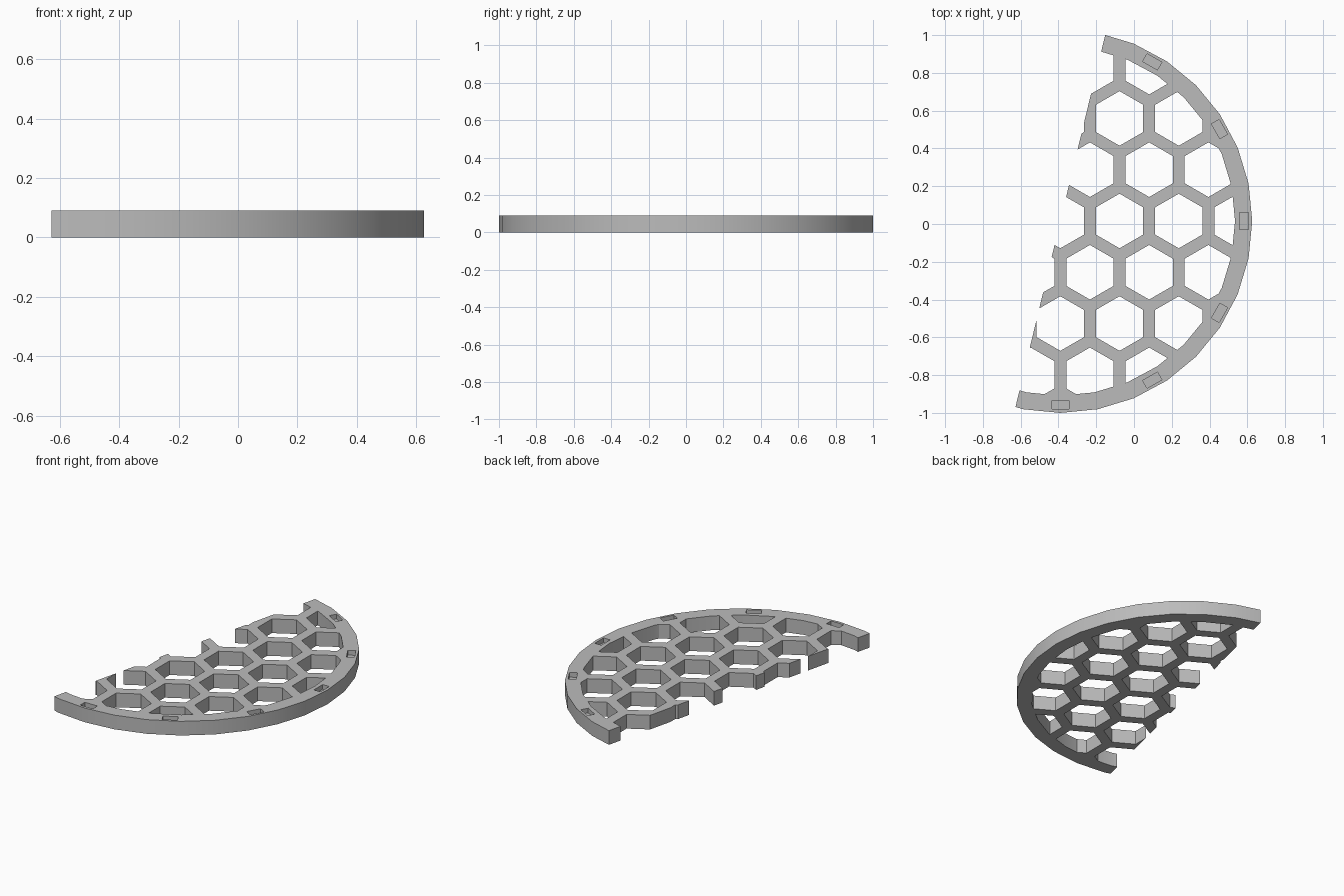
import bpy, bmesh, math
from mathutils import Vector

cube = bpy.data.objects.get("Cube")
if cube:
    bpy.data.objects.remove(cube, do_unlink=True)

CENTRE = Vector((-0.39, 0.016))   # centre of the full disc
OUTER, INNER = 1.016, 0.925       # rim radii
HEIGHT = 0.091
PITCH, HOLE = 0.3135, 0.1445      # honeycomb spacing and hole radius
CUT_ANGLE = math.radians(13.56)   # tilt of the straight cut side
SLOT_R, SLOT_W, SLOT_L, SLOT_DEPTH = 0.973, 0.047, 0.09, 0.03


def polygon(centre, radius, sides, start=0.0):
    step = math.tau / sides
    return [centre + radius * Vector((math.cos(start + i * step), math.sin(start + i * step)))
            for i in range(sides)]


def add_prism(bm, points, z0, z1):
    low = [bm.verts.new((p.x, p.y, z0)) for p in points]
    high = [bm.verts.new((p.x, p.y, z1)) for p in points]
    bm.faces.new(low[::-1])
    bm.faces.new(high)
    n = len(points)
    for i in range(n):
        j = (i + 1) % n
        bm.faces.new((low[i], low[j], high[j], high[i]))


def make_object(name, bm):
    bmesh.ops.recalc_face_normals(bm, faces=bm.faces[:])
    mesh = bpy.data.meshes.new(name)
    bm.to_mesh(mesh)
    bm.free()
    obj = bpy.data.objects.new(name, mesh)
    bpy.context.collection.objects.link(obj)
    return obj


def boolean(obj, cutter, operation):
    mod = obj.modifiers.new(operation.lower(), 'BOOLEAN')
    mod.operation, mod.solver, mod.object = operation, 'EXACT', cutter
    graph = bpy.context.evaluated_depsgraph_get()
    mesh = bpy.data.meshes.new_from_object(obj.evaluated_get(graph))
    obj.modifiers.clear()
    obj.data = mesh
    bpy.data.objects.remove(cutter, do_unlink=True)


# Solid disc, sliced along a tilted line through its centre
bm = bmesh.new()
add_prism(bm, polygon(CENTRE, OUTER, 32), 0, HEIGHT)
bmesh.ops.bisect_plane(bm, geom=bm.verts[:] + bm.edges[:] + bm.faces[:],
                       plane_co=CENTRE.to_3d(),
                       plane_no=(-math.cos(CUT_ANGLE), math.sin(CUT_ANGLE), 0),
                       clear_outer=True)
bmesh.ops.holes_fill(bm, edges=[e for e in bm.edges if e.is_boundary])
grille = make_object("half_round_honeycomb_grille", bm)

# Honeycomb holes, limited to the inside of the rim
bm = bmesh.new()
for row in range(-4, 5):
    for col in range(-4, 5):
        offset = Vector((PITCH * (col + 0.5 * (row % 2)), PITCH * math.sqrt(0.75) * row))
        if offset.length < INNER + HOLE:
            add_prism(bm, polygon(CENTRE + offset, HOLE, 6, math.pi / 6), -0.1, 0.2)
holes = make_object("hole_cutter", bm)

bm = bmesh.new()
add_prism(bm, polygon(CENTRE, INNER, 32), -0.05, 0.15)
boolean(holes, make_object("rim_limit", bm), 'INTERSECT')
boolean(grille, holes, 'DIFFERENCE')

# Shallow slots sunk into the top of the rim
bm = bmesh.new()
for degrees in range(-90, 61, 30):
    a = math.radians(degrees)
    out = Vector((math.cos(a), math.sin(a)))
    side = Vector((-out.y, out.x))
    corners = [CENTRE + out * (SLOT_R + u * SLOT_W / 2) + side * (v * SLOT_L / 2)
               for u, v in ((-1, -1), (1, -1), (1, 1), (-1, 1))]
    add_prism(bm, corners, HEIGHT - SLOT_DEPTH, HEIGHT + 0.1)
boolean(grille, make_object("slot_cutter", bm), 'DIFFERENCE')

# Plain grey material
grey = bpy.data.materials.new("plain_grey")
grey.use_nodes = True
colour = (0.5, 0.5, 0.5, 1)
grey.diffuse_color = colour
grey.node_tree.nodes["Principled BSDF"].inputs["Base Color"].default_value = colour
grille.data.materials.clear()
grille.data.materials.append(grey)
for face in grille.data.polygons:
    face.material_index = 0

# Smooth rim with sharp corners
bpy.ops.object.select_all(action='DESELECT')
grille.select_set(True)
bpy.context.view_layer.objects.active = grille
bpy.ops.object.shade_smooth_by_angle(angle=math.radians(30))
